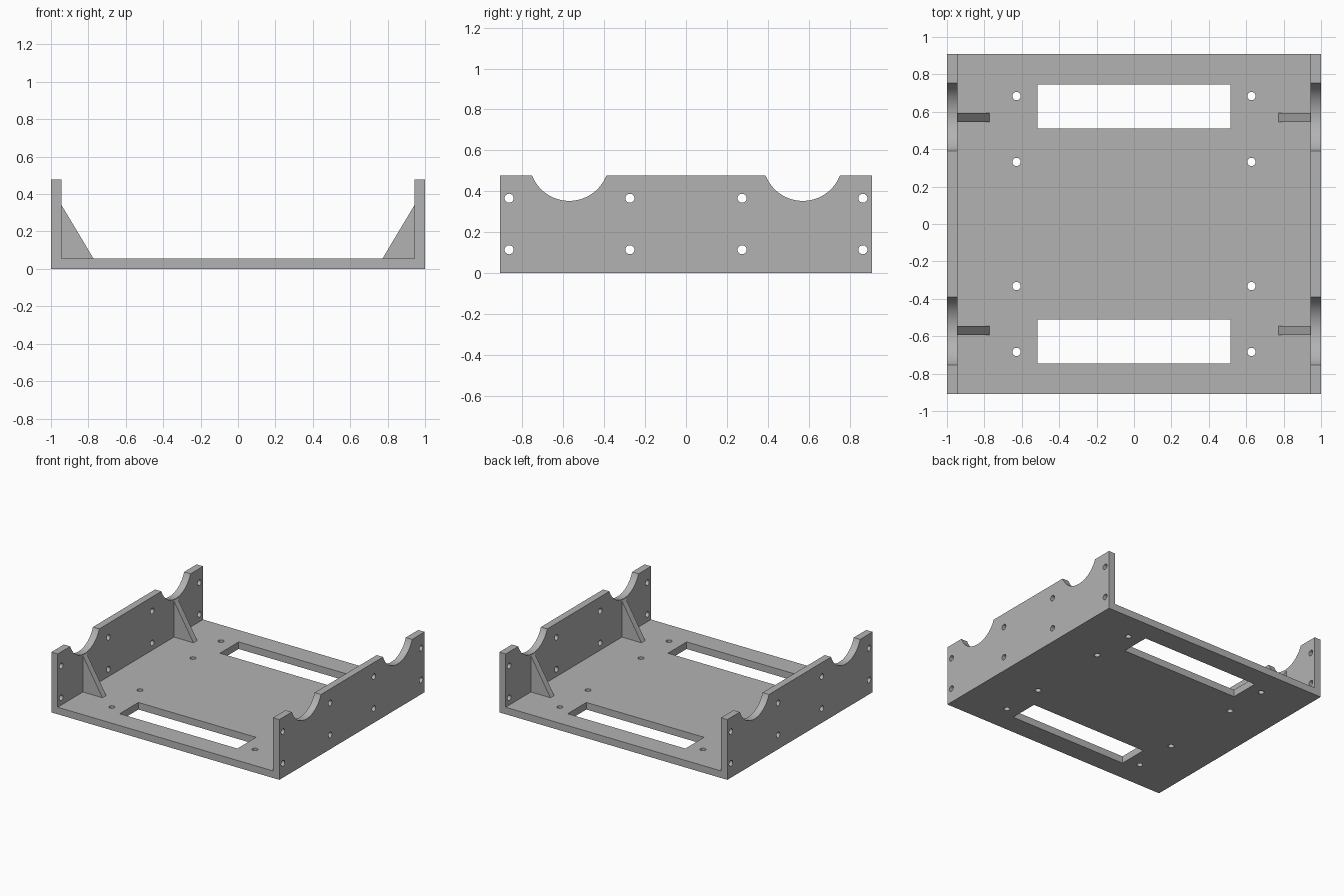
import bpy
import bmesh
from math import pi, radians
from mathutils import Matrix, Vector

cube = bpy.data.objects.get("Cube")
if cube:
    bpy.data.objects.remove(cube, do_unlink=True)

# Main dimensions
DEPTH, HEIGHT, WALL = 0.91, 0.478, 0.056
INNER = 1 - WALL

grey = bpy.data.materials.new("plain grey")
grey.use_nodes = True
colour = (0.45, 0.45, 0.45, 1)
grey.diffuse_color = colour
grey.node_tree.nodes["Principled BSDF"].inputs["Base Color"].default_value = colour


def make_object(name, bm):
    bmesh.ops.recalc_face_normals(bm, faces=bm.faces)
    mesh = bpy.data.meshes.new(name)
    bm.to_mesh(mesh)
    bm.free()
    mesh.materials.append(grey)
    obj = bpy.data.objects.new(name, mesh)
    bpy.context.collection.objects.link(obj)
    return obj


def prism(bm, profile, y0, y1):
    """Extrude an (x, z) profile along y."""
    face = bm.faces.new([bm.verts.new((x, y0, z)) for x, z in profile])
    out = bmesh.ops.extrude_face_region(bm, geom=[face])
    moved = [v for v in out["geom"] if isinstance(v, bmesh.types.BMVert)]
    bmesh.ops.translate(bm, verts=moved, vec=(0, y1 - y0, 0))


def cylinder(bm, centre, radius, length, along_x, sides):
    turn = Matrix.Rotation(pi / 2, 4, "Y") if along_x else Matrix()
    bmesh.ops.create_cone(bm, cap_ends=True, segments=sides, radius1=radius,
                          radius2=radius, depth=length,
                          matrix=Matrix.Translation(Vector(centre)) @ turn)


# Tray: floor and both side walls as one U-shaped channel
bm = bmesh.new()
prism(bm, [(-1, 0), (1, 0), (1, HEIGHT), (INNER, HEIGHT), (INNER, WALL),
           (-INNER, WALL), (-INNER, HEIGHT), (-1, HEIGHT)], -DEPTH, DEPTH)
tray = make_object("tray", bm)

# Cutter: round notches, wall holes, floor holes and floor slots
bm = bmesh.new()
for side in (-1, 1):
    cylinder(bm, (0, side * 0.571, 0.548), 0.195, 2.4, True, 96)
    for y in (0.274, 0.865):
        for z in (0.114, 0.366):
            cylinder(bm, (0, side * y, z), 0.022, 2.4, True, 32)
    for x in (-0.628, 0.628):
        for y in (0.332, 0.684):
            cylinder(bm, (x, side * y, WALL / 2), 0.022, 0.2, False, 32)
    slot = Matrix.Translation((0, side * 0.628, WALL / 2)) @ Matrix.Diagonal((1.032, 0.234, 0.2, 1))
    bmesh.ops.create_cube(bm, size=1, matrix=slot)
cutter = make_object("tray_cutter", bm)

cut = tray.modifiers.new("openings", "BOOLEAN")
cut.operation = "DIFFERENCE"
cut.solver = "EXACT"
cut.object = cutter
bpy.context.view_layer.objects.active = tray
tray.select_set(True)
bpy.ops.object.modifier_apply(modifier=cut.name)
bpy.data.objects.remove(cutter, do_unlink=True)

bpy.ops.object.select_all(action="DESELECT")
tray.select_set(True)
bpy.ops.object.shade_smooth_by_angle(angle=radians(30))

# Triangular gussets bracing the walls below each notch
for x_name, sx in (("left", 1), ("right", -1)):
    for y_name, sy in (("front", -1), ("back", 1)):
        bm = bmesh.new()
        prism(bm, [(sx * INNER, WALL), (sx * 0.773, WALL), (sx * INNER, 0.342)],
              sy * 0.546, sy * 0.594)
        make_object(f"{y_name}_{x_name}_gusset", bm)
